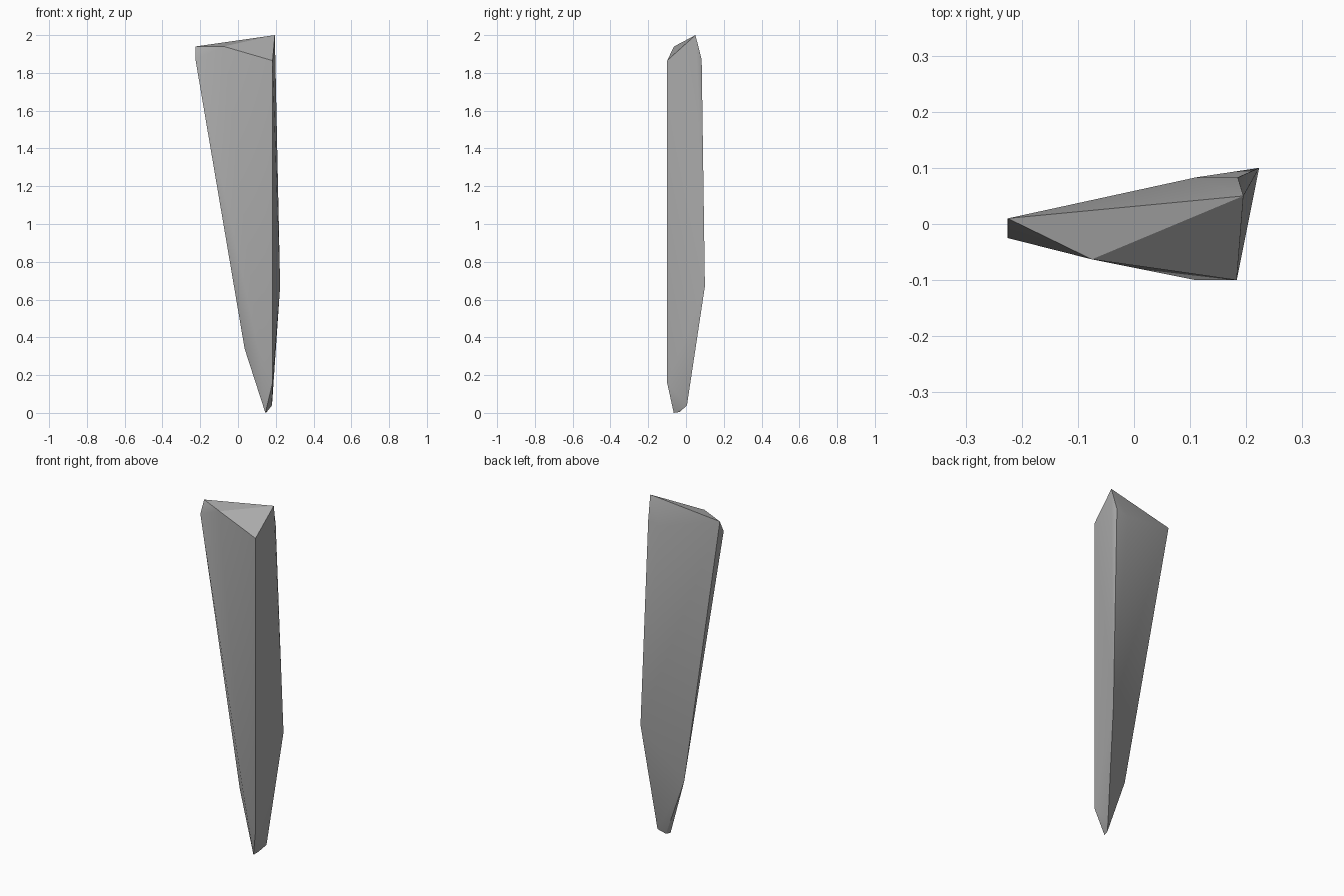
import bpy
import bmesh
import math

default_cube = bpy.data.objects.get("Cube")
if default_cube:
    bpy.data.objects.remove(default_cube, do_unlink=True)


def make_material(name, colour):
    material = bpy.data.materials.new(name)
    material.use_nodes = True
    material.diffuse_color = colour
    material.node_tree.nodes["Principled BSDF"].inputs["Base Color"].default_value = colour
    return material


def make_hull(name, corners, material, sharp_degrees):
    """Wrap a chiselled solid tightly around its corner points."""
    bm = bmesh.new()
    for corner in corners:
        bm.verts.new(corner)
    result = bmesh.ops.convex_hull(bm, input=bm.verts[:])
    unused = {v for v in result["geom_interior"] + result["geom_unused"]
              if isinstance(v, bmesh.types.BMVert)}
    bmesh.ops.delete(bm, geom=list(unused), context="VERTS")
    bmesh.ops.recalc_face_normals(bm, faces=bm.faces[:])
    mesh = bpy.data.meshes.new(name)
    bm.to_mesh(mesh)
    bm.free()
    mesh.materials.append(material)
    shard = bpy.data.objects.new(name, mesh)
    bpy.context.collection.objects.link(shard)
    bpy.ops.object.select_all(action="DESELECT")
    shard.select_set(True)
    bpy.context.view_layer.objects.active = shard
    bpy.ops.object.shade_smooth_by_angle(angle=math.radians(sharp_degrees))
    return shard


# Slanted top: peak, thin left end and chamfered front corner
top = [(0.195, 0.05, 2), (-0.225, 0.01, 1.94), (-0.075, -0.063, 1.94),
       (-0.225, -0.025, 1.87), (0.183, -0.1, 1.865)]

# Back side: shoulder below the peak and widest point lower down
back = [(0.185, 0.083, 1.87), (0.11, 0.083, 1.85), (0.223, 0.1, 0.67)]

# Front side: lower ends of the broad face and its thin left edge
front = [(0.183, -0.1, 0.16), (0.11, -0.1, 0.33), (0.035, -0.033, 0.34)]

# Narrow chipped tip
tip = [(0.145, -0.065, 0), (0.152, -0.033, 0.005), (0.18, 0.005, 0.04)]

stone = make_material("grey stone", (0.4, 0.4, 0.4, 1))
make_hull("stone_shard", top + back + front + tip, stone, 30)
